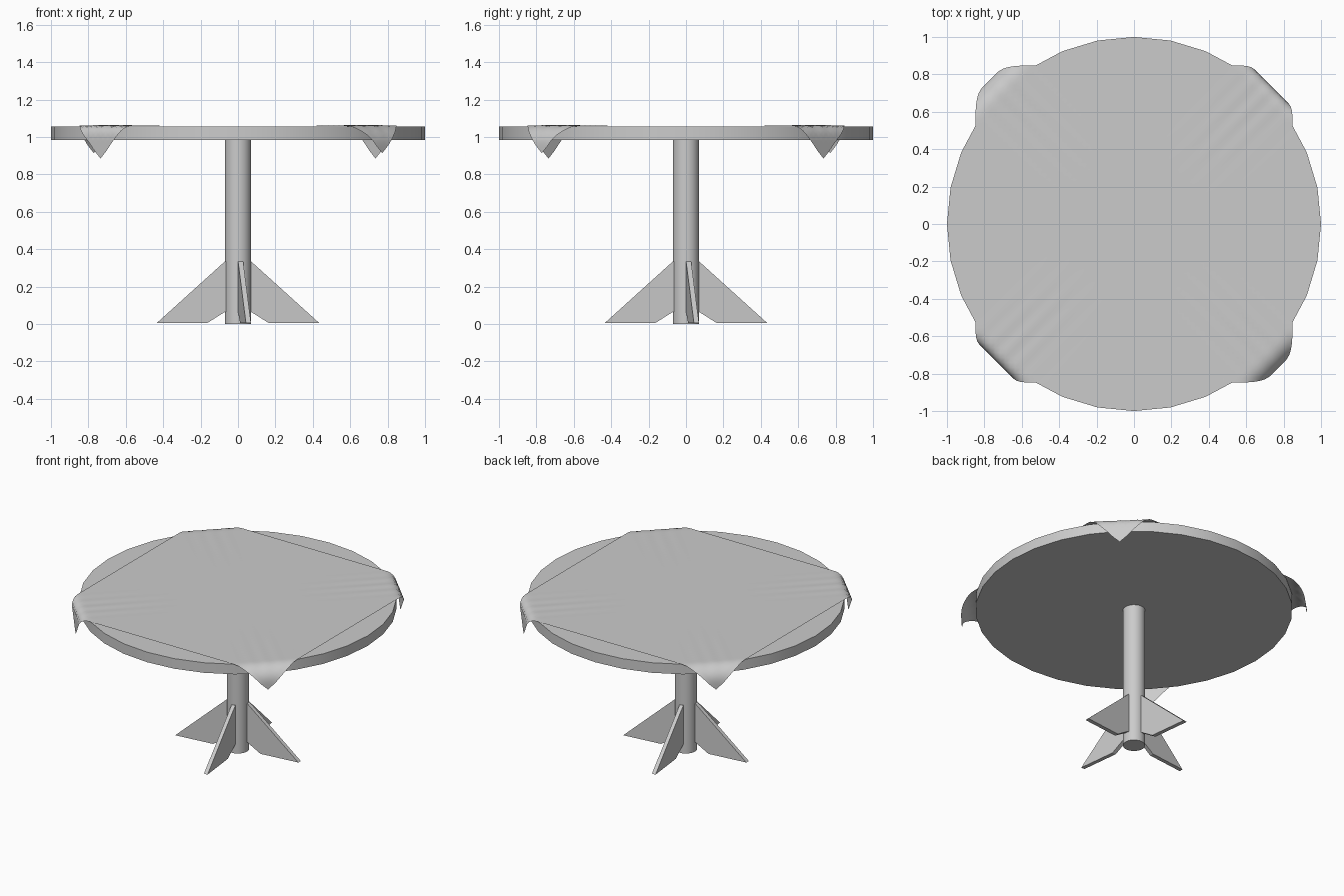
import bpy, bmesh, math

if "Cube" in bpy.data.objects:
    bpy.data.objects.remove(bpy.data.objects["Cube"])


def smooth(ob, angle=35):
    bpy.ops.object.select_all(action='DESELECT')
    ob.select_set(True)
    bpy.context.view_layer.objects.active = ob
    bpy.ops.object.shade_smooth_by_angle(angle=math.radians(angle))


def cylinder(name, radius, z0, z1, sides):
    bpy.ops.mesh.primitive_cylinder_add(vertices=sides, radius=radius, depth=z1 - z0,
                                        location=(0, 0, (z0 + z1) / 2))
    ob = bpy.context.object
    ob.name = name
    smooth(ob)
    return ob


# Round top and centre column
cylinder("table_top", 1.0, 0.985, 1.055, 32)
cylinder("column", 0.07, 0.0, 0.985, 24)

# Four slightly skewed fin feet
profile = [(0.05, 0.335), (0.07, 0.335), (0.435, 0.005), (0.165, 0.005), (0.07, 0.065), (0.05, 0.065)]
for i in range(4):
    bm = bmesh.new()
    skew = 0.042 / 0.365
    sides = []
    for off in (-0.0135, 0.0135):
        sides.append([bm.verts.new((r, 0.014 + (r - 0.07) * skew + off, z)) for r, z in profile])
    a, b = sides
    bm.faces.new(a)
    bm.faces.new(b)
    n = len(profile)
    for k in range(n):
        j = (k + 1) % n
        bm.faces.new((a[k], a[j], b[j], b[k]))
    bmesh.ops.recalc_face_normals(bm, faces=bm.faces)
    me = bpy.data.meshes.new("foot")
    bm.to_mesh(me)
    bm.free()
    ob = bpy.data.objects.new(f"foot_{i + 1}", me)
    ob.rotation_euler.z = i * math.pi / 2
    bpy.context.collection.objects.link(ob)

# Square cloth whose corners bend over the rim and hang down
HALF, FOLD, BASE = 0.847, 0.99, 1.062
bpy.ops.mesh.primitive_grid_add(x_subdivisions=64, y_subdivisions=64, size=2 * HALF)
cloth = bpy.context.object
cloth.name = "tablecloth"
for v in cloth.data.vertices:
    x, y = v.co.x, v.co.y
    sx, sy = math.copysign(1, x), math.copysign(1, y)
    s = (abs(x) + abs(y)) / math.sqrt(2)
    w = (abs(x) - abs(y)) / math.sqrt(2)
    crisp = sx * sy > 0
    bend = 0.05 if crisp else 0.1
    # faint wrinkles running in from the corners
    ramp = max(0.0, min(1.0, (s - 0.35) / 0.5)) * math.exp(-(w / 0.15) ** 2)
    z = BASE + 0.002 * ramp * math.cos(w * 70)
    length = max(0.0, s - FOLD)
    if length > 0:
        ang = min(length / bend, math.pi / 2)
        rest = length - ang * bend
        s = FOLD + bend * math.sin(ang)
        z -= bend * (1 - math.cos(ang)) + rest
    v.co = (sx * (s + w) / math.sqrt(2), sy * (s - w) / math.sqrt(2), z)
smooth(cloth, 60)
